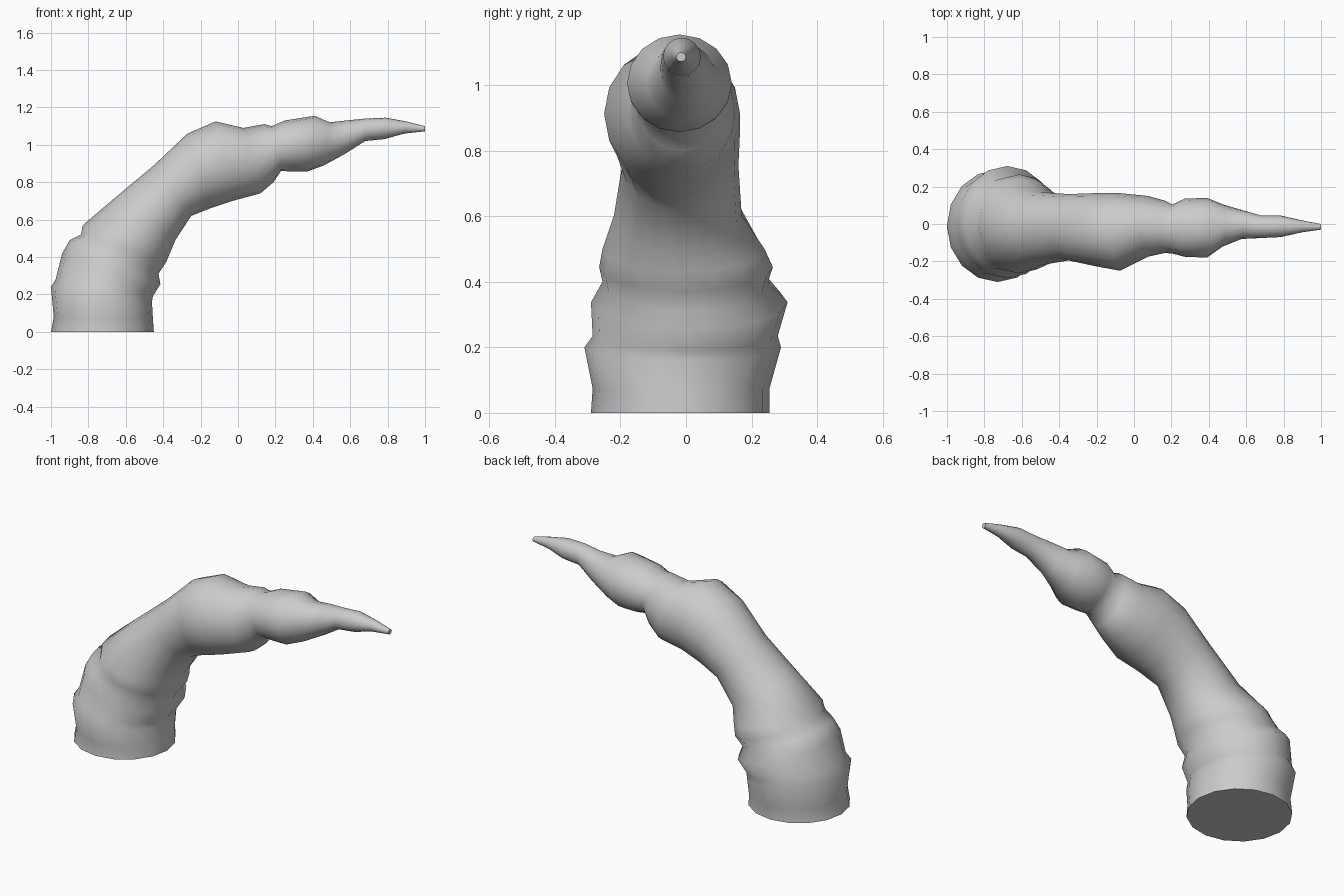
import bpy, bmesh
from math import sin, cos, pi
from mathutils import Vector

SIDES = 16

# Sections along the horn: upper x, z; lower x, z; front y; back y
SECTIONS = [
    (-1.0, 0, -.45, 0, -.29, .255),
    (-.985, .08, -.455, .07, -.285, .255),
    (-1.0, .24, -.46, .16, -.31, .29),
    (-.975, .28, -.455, .19, -.285, .28),
    (-.94, .42, -.415, .255, -.29, .31),
    (-.90, .49, -.425, .31, -.255, .25),
    (-.84, .52, -.385, .37, -.265, .265),
    (-.83, .57, -.36, .43, -.255, .24),
    (-.66, .715, -.335, .49, -.22, .17),
    (-.45, .89, -.25, .62, -.195, .16),
    (-.27, 1.06, -.15, .66, -.225, .165),
    (-.12, 1.125, -.03, .70, -.25, .165),
    (.03, 1.09, .12, .74, -.175, .15),
    (.14, 1.11, .19, .80, -.155, .125),
    (.18, 1.10, .23, .86, -.158, .105),
    (.25, 1.13, .29, .857, -.175, .135),
    (.41, 1.155, .37, .857, -.18, .14),
    (.49, 1.12, .46, .89, -.12, .105),
    (.58, 1.13, .57, .95, -.08, .075),
    (.68, 1.14, .68, 1.02, -.075, .045),
    (.79, 1.145, .78, 1.03, -.07, .045),
    (.90, 1.125, .89, 1.06, -.045, .02),
    (1.0, 1.10, 1.0, 1.072, -.03, 0),
]


def ring(bm, ux, uz, lx, lz, y0, y1):
    """Oval ring spanning the upper and lower outline points and the y range."""
    mid_y = (y0 + y1) / 2
    centre = Vector(((ux + lx) / 2, mid_y, (uz + lz) / 2))
    up = Vector((ux - lx, 0, uz - lz)) / 2
    side = Vector((0, (y1 - y0) / 2, 0))
    angles = [2 * pi * i / SIDES for i in range(SIDES)]
    return [bm.verts.new(centre + up * cos(a) + side * sin(a)) for a in angles]


# Lofted bent horn with closed base and tip
bm = bmesh.new()
rings = [ring(bm, *s) for s in SECTIONS]
for a, b in zip(rings, rings[1:]):
    for i in range(SIDES):
        j = (i + 1) % SIDES
        bm.faces.new((a[i], a[j], b[j], b[i]))
bm.faces.new(rings[0])
bm.faces.new(rings[-1])
bmesh.ops.recalc_face_normals(bm, faces=bm.faces)

mesh = bpy.data.meshes.new("curved_horn")
bm.to_mesh(mesh)
bm.free()
horn = bpy.data.objects.new("curved_horn", mesh)
bpy.context.collection.objects.link(horn)

# Smooth body, sharp rims at the base and tip
bpy.context.view_layer.objects.active = horn
horn.select_set(True)
bpy.ops.object.shade_smooth_by_angle(angle=1.1)
